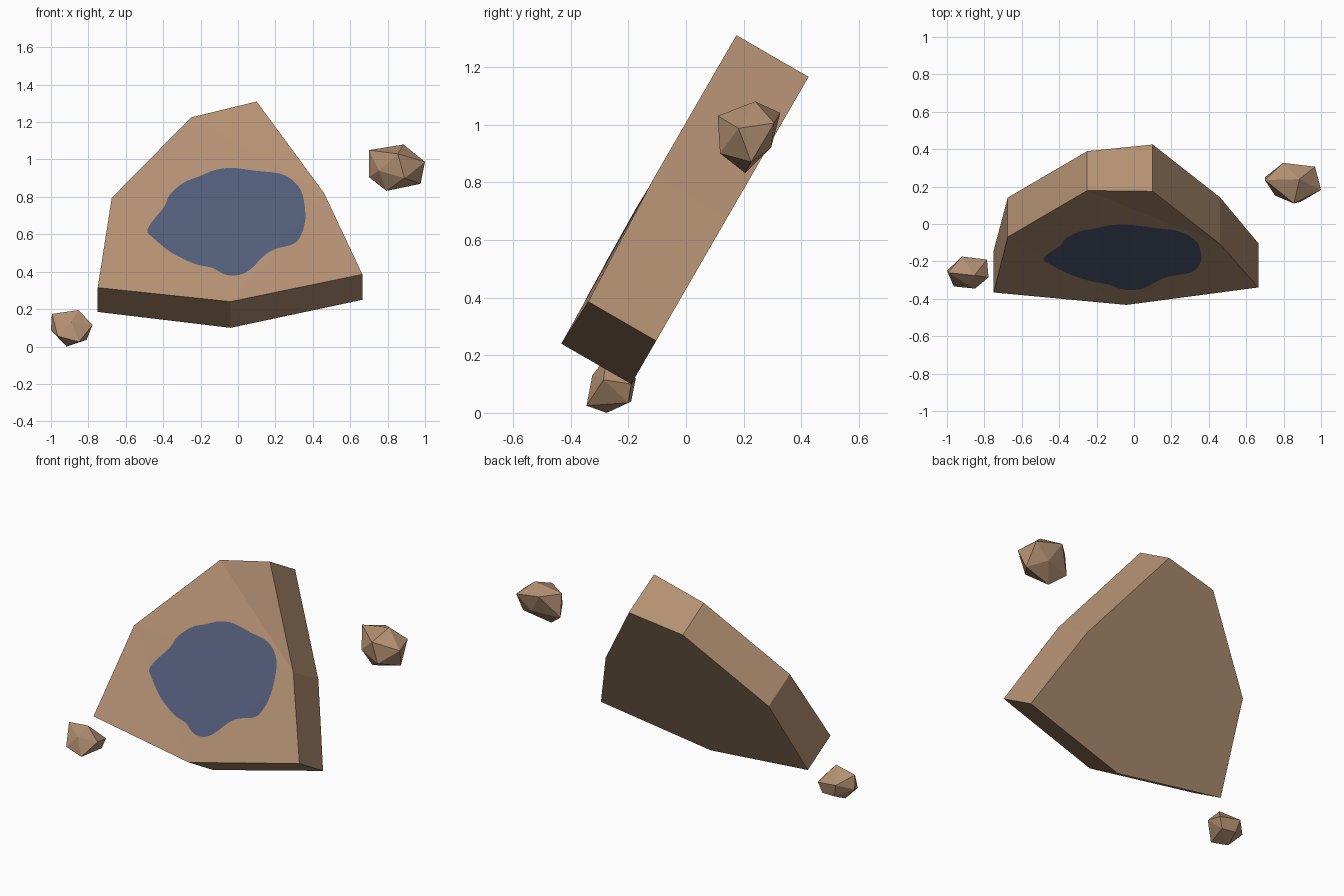
import bpy, bmesh
from mathutils import Vector
from mathutils.bvhtree import BVHTree

cube = bpy.data.objects.get("Cube")
if cube:
    bpy.data.objects.remove(cube, do_unlink=True)


def material(name, rgb):
    m = bpy.data.materials.new(name)
    m.use_nodes = True
    m.diffuse_color = (*rgb, 1)
    m.node_tree.nodes["Principled BSDF"].inputs["Base Color"].default_value = (*rgb, 1)
    return m


def add_object(name, bm, mat):
    bmesh.ops.recalc_face_normals(bm, faces=bm.faces)
    mesh = bpy.data.meshes.new(name)
    bm.to_mesh(mesh)
    bm.free()
    mesh.materials.append(mat)
    obj = bpy.data.objects.new(name, mesh)
    bpy.context.collection.objects.link(obj)
    return obj


stone = material("brown stone", (0.45, 0.28, 0.17))
blue = material("slate blue", (0.084, 0.107, 0.19))

# Leaning slab: outline as (across, up the slope, thickness) over a flat back
origin = Vector((0, -0.19, 0.1))
up = Vector((0, 0.5, 0.866))
out = Vector((0, -0.866, 0.5))
outline = [(-0.75, 0.098, 0.26), (-0.04, 0, 0.28), (0.665, 0.173, 0.272),
           (0.46, 0.665, 0.289), (0.10, 1.23, 0.289), (-0.25, 1.159, 0.243),
           (-0.675, 0.662, 0.243)]
bm = bmesh.new()
back = [bm.verts.new(origin + Vector((x, 0, 0)) + up * v) for x, v, t in outline]
front = [bm.verts.new(b.co + out * p[2]) for b, p in zip(back, outline)]
bm.faces.new(back[::-1])
count = len(outline)
for i in range(count):
    j = (i + 1) % count
    bm.faces.new((back[i], back[j], front[j], front[i]))
for tri in ((3, 4, 5), (3, 5, 6), (1, 3, 6), (1, 2, 3), (0, 1, 6)):
    bm.faces.new([front[i] for i in tri])
bmesh.ops.recalc_face_normals(bm, faces=bm.faces)
surface = BVHTree.FromBMesh(bm)
corners = [v.co.copy() for v in front]
add_object("leaning_slab", bm, stone)

# Blue patch: smooth closed outline, folded onto the slab face
patch = [(-0.485, 0.615), (-0.46, 0.665), (-0.395, 0.745), (-0.365, 0.81),
         (-0.29, 0.875), (-0.215, 0.905), (-0.12, 0.943), (-0.025, 0.953),
         (0.095, 0.938), (0.225, 0.922), (0.30, 0.88), (0.345, 0.81),
         (0.36, 0.68), (0.33, 0.58), (0.285, 0.543), (0.20, 0.52),
         (0.14, 0.484), (0.07, 0.414), (0.01, 0.382), (-0.065, 0.382),
         (-0.14, 0.42), (-0.23, 0.44), (-0.355, 0.5), (-0.46, 0.585)]
pts = [Vector((x, -1, z)) for x, z in patch]
bm = bmesh.new()
ring = []
for i in range(len(pts)):
    a, b, c, d = (pts[(i + k) % len(pts)] for k in (-1, 0, 1, 2))
    for t in (0, 0.25, 0.5, 0.75):
        p = b + (c - a) * t / 2 + (a - b * 2.5 + c * 2 - d / 2) * t * t \
            + (b * 1.5 - a / 2 - c * 1.5 + d / 2) * t ** 3
        ring.append(bm.verts.new(p))
bm.faces.new(ring)
for i, j in ((3, 5), (3, 6), (1, 3), (1, 6)):
    normal = (corners[j] - corners[i]).cross(Vector((0, 1, 0)))
    bmesh.ops.bisect_plane(bm, geom=bm.verts[:] + bm.edges[:] + bm.faces[:],
                           plane_co=corners[i], plane_no=normal)
for v in bm.verts:
    hit, normal, _, _ = surface.ray_cast(v.co, Vector((0, 1, 0)))
    v.co = hit + out * 0.003
bmesh.ops.triangulate(bm, faces=bm.faces[:])
bmesh.ops.recalc_face_normals(bm, faces=bm.faces)
if sum((f.normal * f.calc_area() for f in bm.faces), Vector()).dot(out) < 0:
    bmesh.ops.reverse_faces(bm, faces=bm.faces)
mesh = bpy.data.meshes.new("blue_patch")
bm.to_mesh(mesh)
bm.free()
mesh.materials.append(blue)
bpy.context.collection.objects.link(bpy.data.objects.new("blue_patch", mesh))


# Floating faceted rocks
def rock(name, points):
    bm = bmesh.new()
    for p in points:
        bm.verts.new(p)
    res = bmesh.ops.convex_hull(bm, input=bm.verts[:])
    loose = [v for v in bm.verts if not v.link_faces]
    bmesh.ops.delete(bm, geom=loose, context='VERTS')
    add_object(name, bm, stone)


rock("upper_left_rock", [
    (0.70, 0.235, 1.05), (0.885, 0.24, 1.08), (1.0, 0.182, 0.987),
    (0.976, 0.226, 0.87), (0.794, 0.205, 0.832), (0.70, 0.25, 0.906),
    (0.855, 0.11, 1.03), (0.89, 0.118, 0.9), (0.754, 0.152, 0.94),
    (0.797, 0.327, 1.04), (0.968, 0.306, 1.005), (0.87, 0.295, 0.92)])
rock("lower_right_rock", [
    (-0.995, -0.26, 0.174), (-0.853, -0.275, 0.195), (-0.778, -0.286, 0.115),
    (-0.81, -0.2, 0.035), (-0.917, -0.275, 0), (-1.0, -0.25, 0.088),
    (-0.92, -0.174, 0.12), (-0.786, -0.19, 0.1), (-0.85, -0.345, 0.025),
    (-0.963, -0.334, 0.055), (-0.89, -0.325, 0.13), (-0.9, -0.19, 0.04)])
